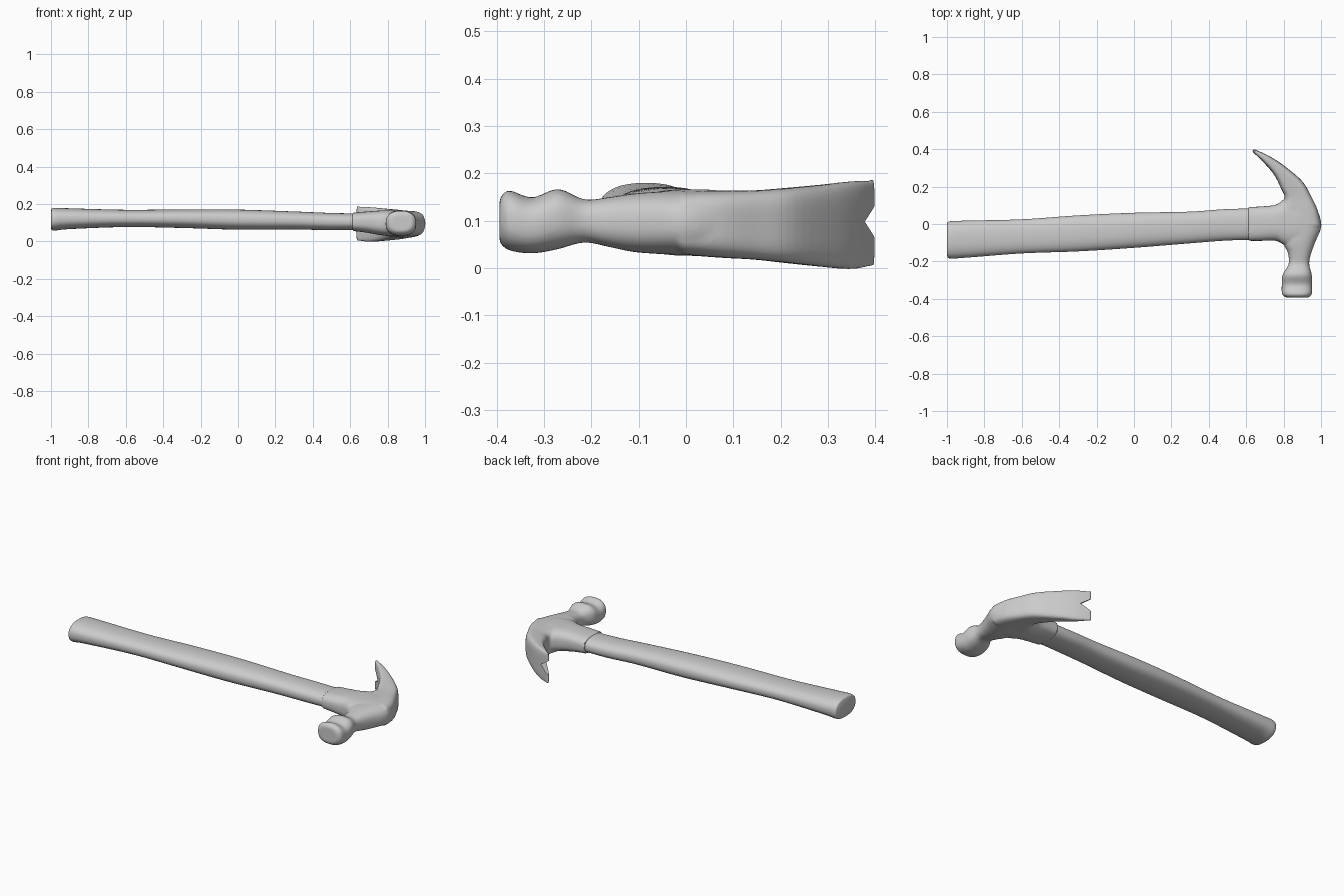
import bpy, bmesh, math
from mathutils import Vector

if "Cube" in bpy.data.objects:
    bpy.data.objects.remove(bpy.data.objects["Cube"])


def catmull(rows, steps):
    """Smoothly interpolate between the listed cross-sections."""
    out = []
    for i in range(len(rows) - 1):
        a = rows[max(i - 1, 0)]
        b, c = rows[i], rows[i + 1]
        d = rows[min(i + 2, len(rows) - 1)]
        for s in range(steps):
            t = s / steps
            out.append([0.5 * (2 * q + (r - p) * t + (2 * p - 5 * q + 4 * r - w) * t * t
                               + (3 * q - p - 3 * r + w) * t ** 3)
                        for p, q, r, w in zip(a, b, c, d)])
    out.append(list(rows[-1]))
    return out


def loft(bm, rows, power, steps=5, sides=40):
    """Rows: x1, y1, x2, y2 (plan ends of the section), z_low, z_high."""
    rings = []
    for x1, y1, x2, y2, lo, hi in catmull(rows, steps):
        a, b = Vector((x1, y1)), Vector((x2, y2))
        mid, half = (a + b) / 2, (b - a) / 2
        ring = []
        for k in range(sides):
            ang = math.tau * k / sides
            c, s = math.cos(ang), math.sin(ang)
            u = math.copysign(abs(c) ** (2 / power), c)
            v = math.copysign(abs(s) ** (2 / power), s)
            p = mid + half * u
            ring.append(bm.verts.new((p.x, p.y, (lo + hi) / 2 + v * (hi - lo) / 2)))
        rings.append(ring)
    for r, q in zip(rings, rings[1:]):
        for k in range(sides):
            n = (k + 1) % sides
            bm.faces.new((r[k], r[n], q[n], q[k]))
    bm.faces.new(rings[0][::-1])
    bm.faces.new(rings[-1])


def finish(bm, name):
    bmesh.ops.recalc_face_normals(bm, faces=bm.faces)
    me = bpy.data.meshes.new(name)
    bm.to_mesh(me)
    bm.free()
    ob = bpy.data.objects.new(name, me)
    bpy.context.collection.objects.link(ob)
    return ob


def select(ob):
    bpy.ops.object.select_all(action='DESELECT')
    ob.select_set(True)
    bpy.context.view_layer.objects.active = ob


# Wooden handle: a slightly curved, flattened oval with eased butt end
handle_rows = [(x, y1, x, y2, lo, hi) for x, y1, y2, lo, hi in (
    (-1.0, -0.165, 0.00, 0.072, 0.165),
    (-0.985, -0.184, 0.014, 0.058, 0.179),
    (-0.9, -0.180, 0.018, 0.066, 0.177),
    (-0.6, -0.157, 0.025, 0.077, 0.169),
    (-0.3, -0.146, 0.046, 0.072, 0.171),
    (0.0, -0.127, 0.060, 0.063, 0.170),
    (0.3, -0.103, 0.066, 0.064, 0.160),
    (0.5, -0.088, 0.080, 0.060, 0.152),
    (0.72, -0.082, 0.083, 0.062, 0.148))]
bm = bmesh.new()
loft(bm, handle_rows, 2.4, steps=8)
handle = finish(bm, "handle")
select(handle)
bpy.ops.object.shade_smooth_by_angle(angle=math.radians(40))

# Hammer head: striking face, neck and body
bm = bmesh.new()
loft(bm, [
    (0.815, -0.394, 0.93, -0.394, 0.055, 0.145),
    (0.792, -0.375, 0.95, -0.375, 0.038, 0.164),
    (0.790, -0.325, 0.953, -0.325, 0.031, 0.149),
    (0.795, -0.270, 0.950, -0.270, 0.040, 0.167),
    (0.826, -0.215, 0.937, -0.215, 0.054, 0.145),
    (0.823, -0.155, 0.945, -0.165, 0.044, 0.150),
    (0.800, -0.105, 0.968, -0.10, 0.033, 0.158),
    (0.780, 0.0, 1.002, -0.01, 0.027, 0.164),
    (0.780, 0.09, 0.983, 0.07, 0.022, 0.164)], 2.5)

# Curved claw
loft(bm, [
    (0.76, 0.0, 0.998, -0.01, 0.028, 0.162),
    (0.78, 0.07, 0.983, 0.07, 0.022, 0.164),
    (0.806, 0.137, 0.948, 0.147, 0.018, 0.164),
    (0.786, 0.190, 0.900, 0.228, 0.011, 0.169),
    (0.750, 0.262, 0.805, 0.310, 0.003, 0.176),
    (0.694, 0.328, 0.722, 0.364, -0.002, 0.183),
    (0.632, 0.388, 0.638, 0.402, 0.004, 0.187)], 4)

# Socket that grips the handle
loft(bm, [(x, y1, x, y2, lo, hi) for x, y1, y2, lo, hi in (
    (0.612, -0.090, 0.091, 0.056, 0.154),
    (0.68, -0.090, 0.094, 0.048, 0.159),
    (0.76, -0.090, 0.104, 0.034, 0.165),
    (0.82, -0.118, 0.140, 0.028, 0.166),
    (0.90, -0.105, 0.130, 0.027, 0.165),
    (0.965, -0.06, 0.07, 0.045, 0.150))], 2.8)
head = finish(bm, "hammer_head")

# V-shaped nail notch in the claw tip
bm = bmesh.new()
tri = [(0.58, 0.02), (0.695, 0.098), (0.58, 0.175)]
low = [bm.verts.new((x, 0.28, z)) for x, z in tri]
top = [bm.verts.new((x, 0.48, z)) for x, z in tri]
bm.faces.new(low)
bm.faces.new(top[::-1])
for i in range(3):
    j = (i + 1) % 3
    bm.faces.new((low[i], top[i], top[j], low[j]))
notch = finish(bm, "notch_cutter")
notch.hide_render = True

# Fuse the head into one forged piece
fuse = head.modifiers.new("fuse", 'REMESH')
fuse.mode = 'VOXEL'
fuse.voxel_size = 0.006
soft = head.modifiers.new("soften", 'SMOOTH')
soft.factor = 0.5
soft.iterations = 5
cut = head.modifiers.new("notch", 'BOOLEAN')
cut.operation = 'DIFFERENCE'
cut.object = notch
select(head)
for name in ("fuse", "soften", "notch"):
    bpy.ops.object.modifier_apply(modifier=name)
bpy.data.objects.remove(notch)
bpy.ops.object.shade_smooth_by_angle(angle=math.radians(50))
